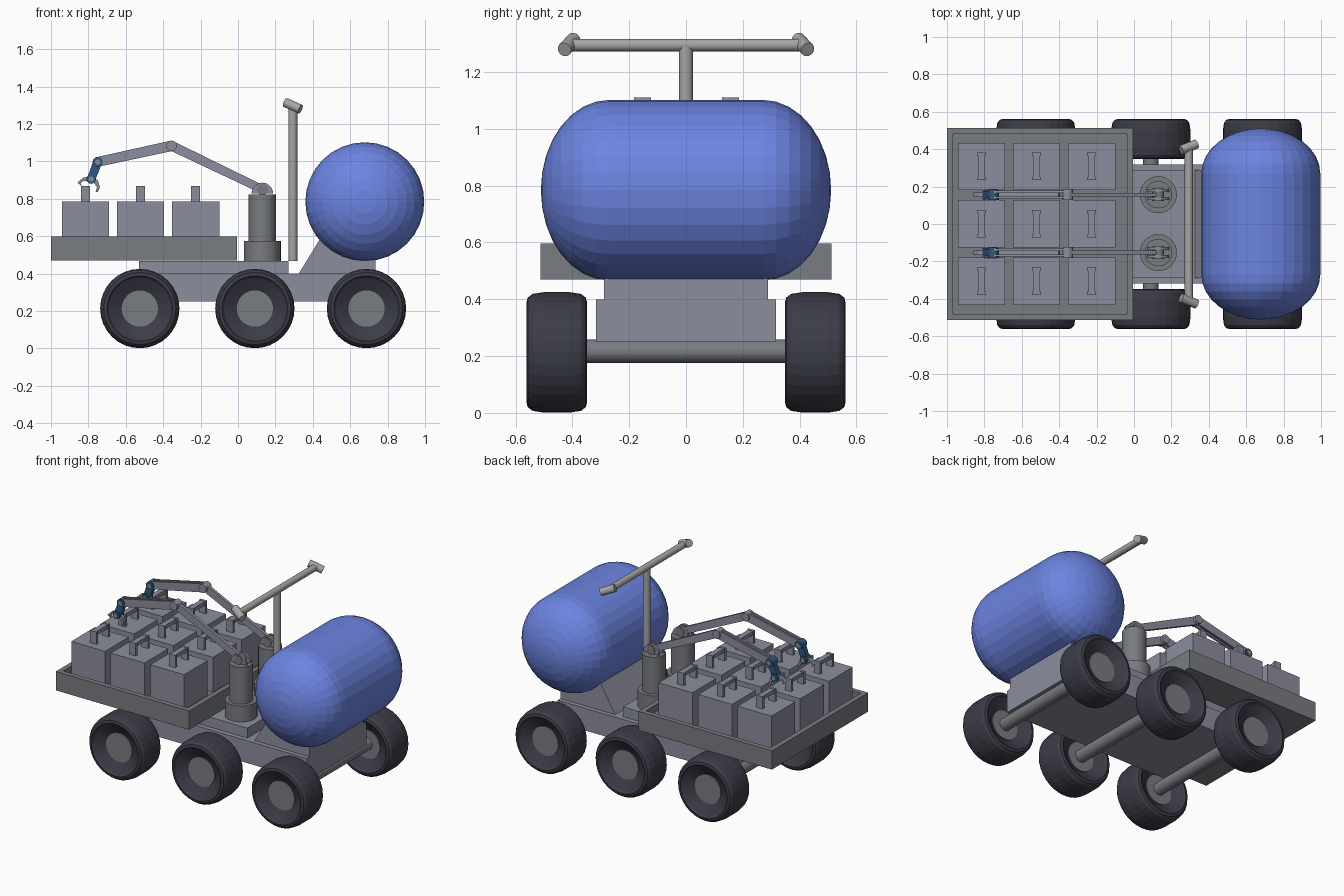
import bpy, bmesh, math
from mathutils import Vector, Matrix

if "Cube" in bpy.data.objects:
    bpy.data.objects.remove(bpy.data.objects["Cube"])


def material(name, rgb):
    m = bpy.data.materials.new(name)
    m.diffuse_color = (*rgb, 1)
    m.use_nodes = True
    m.node_tree.nodes["Principled BSDF"].inputs["Base Color"].default_value = m.diffuse_color
    return m


PALE = material("pale_grey", (0.26, 0.27, 0.34))
GREY = material("mid_grey", (0.19, 0.20, 0.22))
LIGHT = material("light_grey", (0.38, 0.38, 0.38))
RUBBER = material("rubber", (0.045, 0.045, 0.065))
BLUE = material("tank_blue", (0.15, 0.23, 0.75))
TEAL = material("joint_blue", (0.03, 0.10, 0.20))


def finish(name, bm, mat, smooth=False):
    bmesh.ops.recalc_face_normals(bm, faces=bm.faces)
    me = bpy.data.meshes.new(name)
    bm.to_mesh(me)
    bm.free()
    ob = bpy.data.objects.new(name, me)
    bpy.context.collection.objects.link(ob)
    me.materials.append(mat)
    if smooth:
        bpy.ops.object.select_all(action='DESELECT')
        ob.select_set(True)
        bpy.context.view_layer.objects.active = ob
        bpy.ops.object.shade_smooth_by_angle(angle=math.radians(35))
    return ob


def add_box(bm, x0, x1, y0, y1, z0, z1):
    mat = Matrix.Translation(((x0 + x1) / 2, (y0 + y1) / 2, (z0 + z1) / 2))
    mat = mat @ Matrix.Diagonal((x1 - x0, y1 - y0, z1 - z0, 1))
    bmesh.ops.create_cube(bm, size=1, matrix=mat)


def boxes(name, mat, *dims):
    bm = bmesh.new()
    for d in dims:
        add_box(bm, *d)
    return finish(name, bm, mat)


def rod(name, a, b, r, mat, seg=24):
    a, b = Vector(a), Vector(b)
    d = b - a
    m = Matrix.Translation((a + b) / 2) @ d.to_track_quat('Z', 'Y').to_matrix().to_4x4()
    bm = bmesh.new()
    bmesh.ops.create_cone(bm, cap_ends=True, segments=seg, radius1=r, radius2=r,
                          depth=d.length, matrix=m)
    return finish(name, bm, mat, True)


def prism(name, pts, y0, y1, mat):
    # x-z outline extruded along y
    bm = bmesh.new()
    f = bm.faces.new([bm.verts.new((x, y0, z)) for x, z in pts])
    ext = bmesh.ops.extrude_face_region(bm, geom=[f])["geom"]
    bmesh.ops.translate(bm, vec=(0, y1 - y0, 0),
                        verts=[v for v in ext if isinstance(v, bmesh.types.BMVert)])
    return finish(name, bm, mat)


def lathe(name, profile, centre, axis, mat, seg=32, smooth=False):
    # profile of (distance along axis, radius), spun round the axis
    bm = bmesh.new()
    vs = [bm.verts.new((r, 0, h)) for h, r in profile]
    es = [bm.edges.new(p) for p in zip(vs, vs[1:])]
    bmesh.ops.spin(bm, geom=vs + es, cent=(0, 0, 0), axis=(0, 0, 1),
                   angle=math.tau, steps=seg, use_duplicate=False)
    bmesh.ops.remove_doubles(bm, verts=bm.verts, dist=1e-5)
    rot = Vector(axis).to_track_quat('Z', 'X').to_matrix().to_4x4()
    bm.transform(Matrix.Translation(centre) @ rot)
    return finish(name, bm, mat, smooth)


def link(name, a, b, wa, wb, y, t, mat):
    # tapered flat bar between two x-z points
    a, b = Vector(a), Vector(b)
    d = (b - a).normalized()
    n = Vector((-d.y, d.x))
    prism(name, [a + n * wa, b + n * wb, b - n * wb, a - n * wa], y - t / 2, y + t / 2, mat)


# chassis, deck and tank cradle
boxes("chassis", PALE, (-0.53, 0.735, -0.317, 0.317, 0.25, 0.40))
boxes("deck", PALE, (-0.53, 0.27, -0.285, 0.285, 0.40, 0.467))
prism("tank_cradle", [(0.325, 0.40), (0.735, 0.40), (0.735, 0.50), (0.55, 0.62), (0.46, 0.62)],
      -0.288, 0.288, PALE)

# wheels and axles
half = [(0.055, 0.095), (0.095, 0.165), (0.107, 0.175), (0.102, 0.193), (0.085, 0.206), (0.045, 0.212)]
tyre = half + [(-h, r) for h, r in reversed(half)]
for i, x in enumerate((-0.525, 0.09, 0.687)):
    rod(f"axle_{i}", (x, -0.45, 0.217), (x, 0.45, 0.217), 0.041, GREY)
    for s in (-1, 1):
        c = (x, s * 0.455, 0.213)
        lathe(f"tyre_{i}_{s}", tyre + tyre[:1], c, (0, 1, 0), RUBBER)
        rod(f"hub_{i}_{s}", (x, s * 0.392, 0.213), (x, s * 0.518, 0.213), 0.097, GREY, 32)

# cargo tray with raised rim
boxes("cargo_tray", GREY, (-1, -0.005, -0.513, 0.513, 0.47, 0.55),
      (-1, -0.967, -0.513, 0.513, 0.55, 0.597), (-0.038, -0.005, -0.513, 0.513, 0.55, 0.597),
      (-0.967, -0.038, -0.513, -0.48, 0.55, 0.597), (-0.967, -0.038, 0.48, 0.513, 0.55, 0.597))

# cargo crates with handles
for i, x in enumerate((-0.815, -0.521, -0.226)):
    for j, y in enumerate((-0.306, 0.001, 0.308)):
        boxes(f"crate_{i}_{j}", PALE, (x - 0.126, x + 0.126, y - 0.126, y + 0.126, 0.55, 0.785))
        boxes(f"crate_handle_{i}_{j}", PALE,
              (x - 0.024, x + 0.024, y - 0.074, y - 0.056, 0.785, 0.868),
              (x - 0.024, x + 0.024, y + 0.056, y + 0.074, 0.785, 0.868),
              (x - 0.018, x + 0.018, y - 0.056, y + 0.056, 0.84, 0.866))

# tank: cylinder with flattened domes
dome = [(0.27 + 0.241 * math.sin(a), 0.318 * math.cos(a))
        for a in (k * math.pi / 16 for k in range(8))] + [(0.511, 0)]
lathe("tank", [(-h, r) for h, r in reversed(dome)] + dome, (0.678, 0, 0.784), (0, 1, 0), BLUE)

# mast with crossbar and end lamps
rod("mast", (0.293, 0, 0.467), (0.293, 0, 1.29), 0.024, LIGHT)
rod("crossbar", (0.293, -0.41, 1.295), (0.293, 0.41, 1.295), 0.022, LIGHT)
for s in (-1, 1):
    rod(f"mast_lamp_{s}", (0.252, s * 0.395, 1.315), (0.334, s * 0.428, 1.279), 0.025, LIGHT)

# two robot arms
shoulder, elbow, wrist, hand = (0.13, 0.85), (-0.355, 1.083), (-0.75, 0.997), (-0.785, 0.905)
for n, y in (("left", 0.157), ("right", -0.153)):
    lathe(f"arm_pedestal_{n}", [(0.46, 0), (0.46, 0.099), (0.575, 0.099), (0.575, 0.073),
                                (0.823, 0.073), (0.823, 0)], (0.13, y, 0), (0, 0, 1), GREY, 32, True)
    for s in (-1, 1):
        prism(f"shoulder_fork_{n}_{s}", [(0.13 + 0.058 * math.cos(a), 0.828 + 0.058 * math.sin(a))
              for a in (k * math.pi / 10 for k in range(11))], y + s * 0.014, y + s * 0.03, PALE)
        link(f"forearm_plate_{n}_{s}", elbow, wrist, 0.028, 0.026, y + s * 0.015, 0.012, PALE)
    rod(f"shoulder_pin_{n}", (0.13, y - 0.034, 0.85), (0.13, y + 0.034, 0.85), 0.03, GREY)
    link(f"upper_arm_{n}", shoulder, elbow, 0.022, 0.026, y, 0.02, PALE)
    link(f"forearm_web_{n}", (-0.40, 1.073), (-0.72, 1.003), 0.016, 0.016, y, 0.02, PALE)
    for part, p, r, w, m in (("elbow", elbow, 0.028, 0.03, PALE), ("wrist", wrist, 0.027, 0.028, TEAL),
                             ("hand", hand, 0.025, 0.025, TEAL)):
        rod(f"{part}_joint_{n}", (p[0], y - w, p[1]), (p[0], y + w, p[1]), r, m, 20)
    for p, part in ((wrist, "wrist"), (hand, "hand")):
        rod(f"{part}_cap_{n}", (p[0], y - 0.031, p[1]), (p[0], y + 0.031, p[1]), 0.014, PALE, 16)
    link(f"wrist_link_{n}", wrist, hand, 0.024, 0.022, y, 0.034, TEAL)
    # curved gripper fingers
    prism(f"claw_outer_{n}", [(-0.785, 0.92), (-0.83, 0.912), (-0.858, 0.885), (-0.835, 0.867),
                              (-0.842, 0.884), (-0.822, 0.896), (-0.785, 0.888)],
          y - 0.012, y + 0.012, PALE)
    prism(f"claw_inner_{n}", [(-0.775, 0.92), (-0.748, 0.895), (-0.738, 0.862), (-0.75, 0.835),
                              (-0.762, 0.838), (-0.754, 0.862), (-0.768, 0.882), (-0.79, 0.895)],
          y - 0.012, y + 0.012, PALE)
